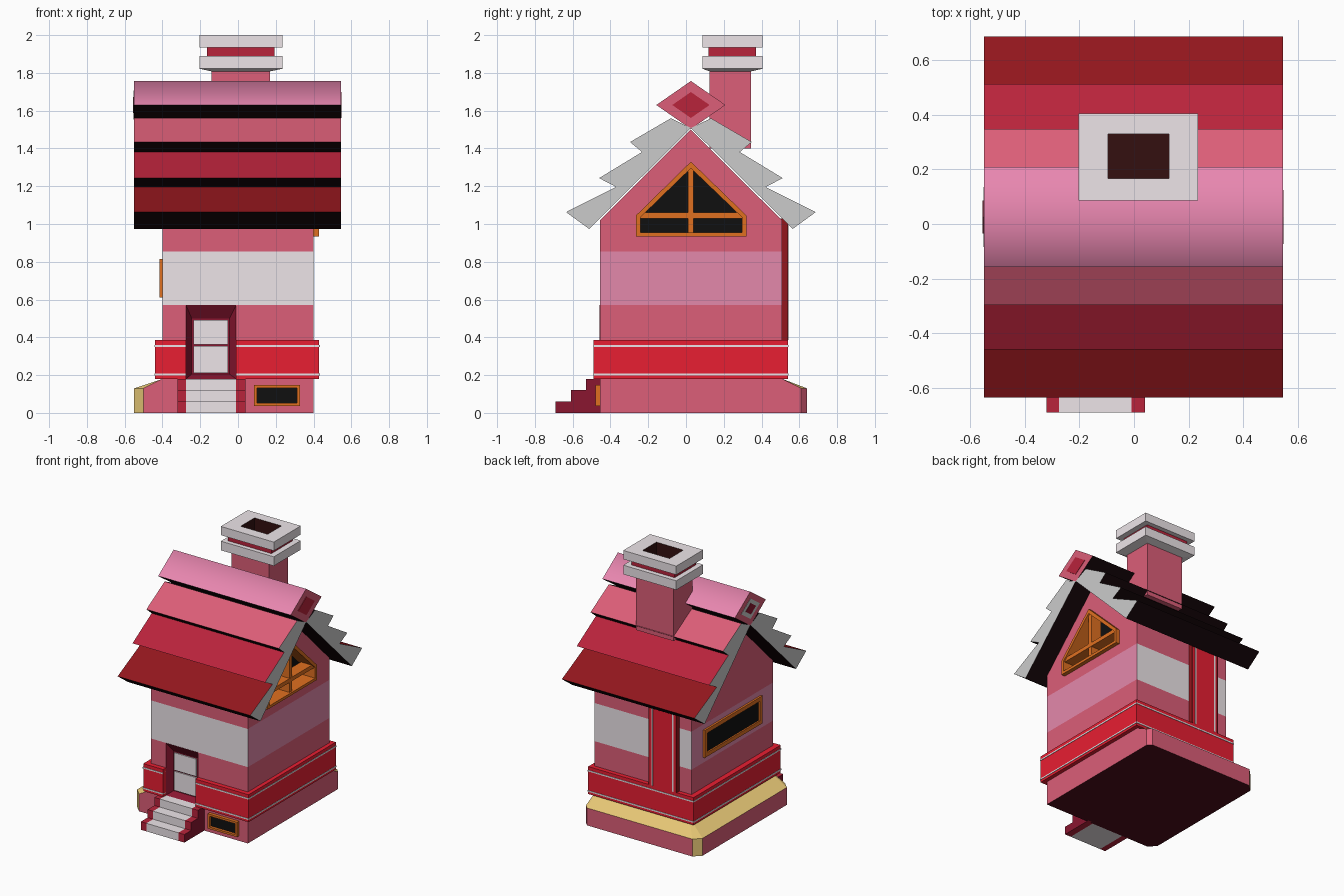
import bpy, bmesh

if "Cube" in bpy.data.objects:
    bpy.data.objects.remove(bpy.data.objects["Cube"])

PAL = dict(pink="DC5E78", light="E987B0", band="E8869F", rose="E489AB", white="EDE5E9", red="E81E32",
           crimson="B9233B", dark="92161D", wine="8A1630", black="16060A", soot="331010",
           yellow="EBCB78", orange="E07020", glass="101010", grey="C4C4C4", under="4E0D1A")
MATS = {}


def mat(name):
    if name not in MATS:
        m = bpy.data.materials.new(name)
        rgb = [int(PAL[name][i:i + 2], 16) / 255 for i in (0, 2, 4)]
        m.diffuse_color = [((c + .055) / 1.055) ** 2.4 for c in rgb] + [1]
        m.use_nodes = True
        m.node_tree.nodes["Principled BSDF"].inputs["Base Color"].default_value = m.diffuse_color
        MATS[name] = m
    return MATS[name]


def paint(ob, names):
    for n, p in zip(names, ob.data.polygons):
        if ob.data.materials.find(n) < 0:
            ob.data.materials.append(mat(n))
        p.material_index = ob.data.materials.find(n)


def loft(name, loops, side, caps=None, closed=False):
    """Bridge loops of equal length; side is a colour or f(band, edge)."""
    n, k = len(loops[0]), len(loops)
    verts = [p for l in loops for p in l]
    faces, cols = [], []
    for b in range(k if closed else k - 1):
        for i in range(n):
            j, c = (i + 1) % n, (b + 1) % k
            faces.append((b * n + i, b * n + j, c * n + j, c * n + i))
            cols.append(side(b, i) if callable(side) else side)
    if not closed:
        caps = caps or (side, side)
        faces += [tuple(range(n))[::-1], tuple(range((k - 1) * n, k * n))]
        cols += list(caps)
    me = bpy.data.meshes.new(name)
    me.from_pydata(verts, [], faces)
    ob = bpy.data.objects.new(name, me)
    bpy.context.collection.objects.link(ob)
    paint(ob, cols)
    bm = bmesh.new()
    bm.from_mesh(me)
    bmesh.ops.recalc_face_normals(bm, faces=bm.faces)
    bm.to_mesh(me)
    bm.free()
    return ob


def put(pts, axis, d):
    f = {'x': lambda u, v: (d, u, v), 'y': lambda u, v: (u, d, v), 'z': lambda u, v: (u, v, d)}[axis]
    return [f(u, v) for u, v in pts]


def prism(name, pts, axis, lo, hi, side, caps=None):
    return loft(name, [put(pts, axis, lo), put(pts, axis, hi)], side, caps)


def rect(a, b, c, d):
    return [(a, c), (b, c), (b, d), (a, d)]


def box(name, x0, x1, y0, y1, z0, z1, col):
    return prism(name, rect(x0, x1, y0, y1), 'z', z0, z1, col)


def frame(name, outer, inner, axis, lo, hi, col):
    return loft(name, [put(outer, axis, lo), put(outer, axis, hi), put(inner, axis, hi),
                       put(inner, axis, lo)], col, closed=True)


def cut(ob, cutter):
    m = ob.modifiers.new("cut", 'BOOLEAN')
    m.object, m.operation, m.solver = cutter, 'DIFFERENCE', 'EXACT'
    cutter.hide_render = True
    cutter.hide_viewport = False
    cutter.display_type = 'WIRE'


CY = .026  # ridge line

# Foundation, flared with a sloping ledge on the left and back
low = [(-.50, -.455), (.40, -.455), (.40, .61), (.37, .64), (-.50, .64), (-.55, .59), (-.55, -.405)]
top = [(-.40, -.455), (.40, -.455), (.40, .51), (.39, .51), (-.39, .51), (-.40, .50), (-.40, -.445)]
loft("foundation", [put(low, 'z', 0), put(low, 'z', .13), put(top, 'z', .18)],
     lambda b, i: "pink" if i in (0, 1) else "yellow" if b or i in (4, 6) else "pink", ("under", "pink"))

# House body with a painted band, cut for door and gable window
body = prism("house_body", [(-.455, .17), (.507, .17), (.507, 1.02), (CY, 1.5), (-.455, 1.02)],
             'x', -.4, .4, "pink")
bm = bmesh.new()
bm.from_mesh(body.data)
for z in (.57, .855):
    bmesh.ops.bisect_plane(bm, geom=bm.verts[:] + bm.edges[:] + bm.faces[:],
                           plane_co=(0, 0, z), plane_no=(0, 0, 1))
bm.to_mesh(body.data)
bm.free()
paint(body, ["pink" if not .57 < p.center.z < .855 else "rose" if abs(p.normal.x) > .5 else "white"
             for p in body.data.polygons])
gable = [(-.265, .935), (.32, .935), (.32, 1.045), (CY, 1.33), (-.265, 1.045)]
cut(body, prism("gable_cutter", gable, 'x', .29, .5, "pink"))
cut(body, box("door_cutter", -.275, -.01, -.5, -.39, .18, .57, "pink"))

# Gable window
frame("gable_window_frame", gable, [(-.242, .955), (.297, .955), (.297, 1.035), (CY, 1.295), (-.242, 1.035)],
      'x', .295, .43, "orange")
prism("gable_window_pane", gable, 'x', .285, .30, "glass")
box("gable_window_crossbar", .33, .42, -.25, .305, 1.03, 1.06, "orange")
box("gable_window_mullion", .33, .418, .011, .041, .945, 1.31, "orange")

# Left window and basement window
frame("left_window_frame", rect(-.31, .37, .61, .815), rect(-.28, .34, .64, .785), 'x', -.415, -.395, "orange")
box("left_window_pane", -.404, -.39, -.29, .35, .63, .795, "glass")
frame("basement_window_frame", rect(.085, .327, .037, .148), rect(.1, .312, .052, .133), 'y', -.48, -.45, "orange")
box("basement_window_pane", .095, .32, -.46, -.44, .045, .14, "glass")

# Door set in a splayed reveal
o, i = rect(-.275, -.01, .18, .57), rect(-.245, -.045, .205, .5)
loft("door_reveal", [put(o, 'y', -.457), put(i, 'y', -.41), put(o, 'y', -.40)], "wine", closed=True)
box("door_backing", -.26, -.03, -.408, -.385, .19, .52, "wine")
for k, (a, b) in enumerate([(.212, .355), (.363, .493)]):
    box(f"door_panel_{k}", -.236, -.054, -.416, -.40, a, b, "white")

# Steps with side cheeks
stair = [(-.69, 0), (-.69, .06), (-.61, .06), (-.61, .12), (-.53, .12), (-.53, .18), (-.44, .18), (-.44, 0)]
prism("steps", stair, 'x', -.275, -.01, "white")
for name, a, b in (("left", -.32, -.275), ("right", -.01, .04)):
    prism(name + "_step_cheek", stair, 'x', a, b, "crimson", ("wine", "wine"))


# Red belt course, open at the door, with pale stripes
def belt(name, g, z0, z1, col):
    pts = [(-.01, -.49 - g), (.43 + g, -.49 - g), (.43 + g, .54 + g), (-.44 - g, .54 + g), (-.44 - g, -.49 - g),
           (-.275, -.49 - g), (-.275, -.44), (-.39, -.44), (-.39, .49), (.39, .49), (.39, -.44), (-.01, -.44)]
    prism(name, pts, 'z', z0, z1, col)


belt("belt", 0, .18, .385, "red")
belt("belt_lower_stripe", .003, .198, .208, "white")
belt("belt_upper_stripe", .003, .35, .36, "white")

# Back pilaster
box("pilaster", -.30, -.07, .49, .54, .38, 1.03, "red")
for k, x in enumerate((-.275, -.105)):
    box(f"pilaster_stripe_{k}", x, x + .01, .50, .543, .385, 1.0, "white")
for k, x in enumerate((-.302, -.076)):
    box(f"pilaster_edge_{k}", x, x + .008, .49, .541, .385, 1.03, "dark")

# Roof slopes, three stepped courses each
half = [(CY, 1.508), (-.08, 1.56), (-.296, 1.434), (-.233, 1.381), (-.46, 1.243),
        (-.37, 1.196), (-.635, 1.063), (-.513, .974)]
cols = ["black", "pink", "black", "crimson", "black", "dark", "black", "black"]
for name, s in (("front", 1), ("back", -1)):
    prism(name + "_roof", [(CY + s * (y - CY), z) for y, z in half], 'x', -.55, .545,
          lambda b, e: cols[e], ("grey", "grey"))


# Ridge cap with diamond end plates
def diamond(s):
    return [(CY - .183 * s, 1.63), (CY, 1.63 + .127 * s), (CY + .183 * s, 1.63), (CY, 1.63 - .127 * s)]


ridge = prism("ridge_cap", diamond(1), 'x', -.55, .545, lambda b, e: "light" if e < 2 else "black",
              ("pink", "pink"))
for p in ridge.data.polygons:
    p.use_smooth = p.normal.z > .1
prism("right_ridge_plate", diamond(.54), 'x', .53, .548, "crimson")
prism("left_ridge_plate", diamond(.6), 'x', -.552, -.53, "grey")
prism("left_ridge_inlay", diamond(.33), 'x', -.555, -.53, "wine")

# Chimney as one stepped loft with a flue
shaft, cap, neck, flue = (-.14, .17, .125, .345), (-.203, .235, .087, .405), (-.165, .192, .12, .37), \
    (-.095, .128, .167, .33)
levels = [(shaft, 1.40), (shaft, 1.808), (cap, 1.822), (cap, 1.89), (neck, 1.89), (neck, 1.935),
          (cap, 1.935), (cap, 2.0), (flue, 2.0), (flue, 1.85)]
bands = ["pink", "white", "white", "white", "crimson", "white", "white", "white", "soot"]
loft("chimney", [put(rect(*r), 'z', z) for r, z in levels], lambda b, e: bands[b], ("pink", "soot"))
